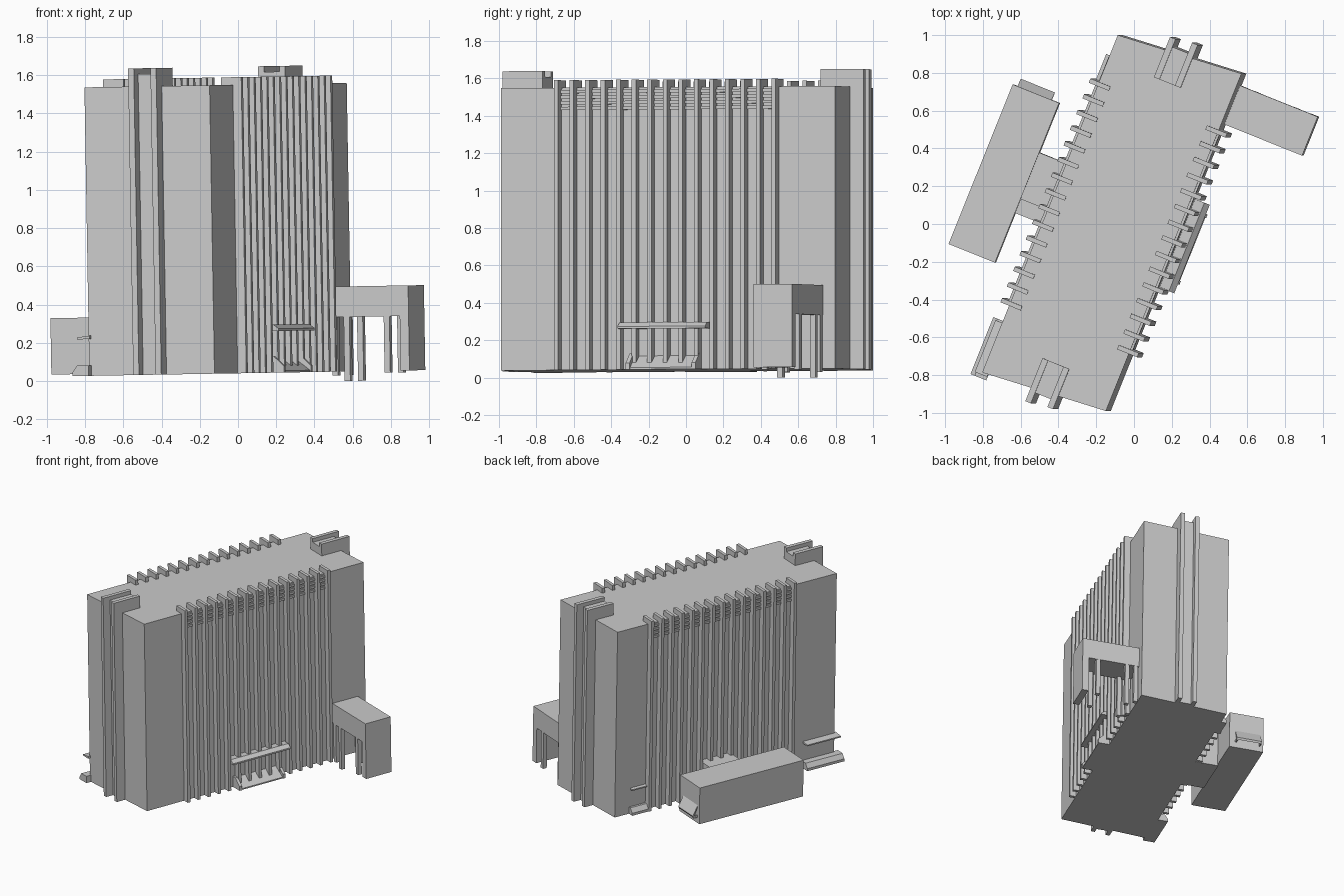
import bpy, bmesh, math
from mathutils import Matrix, Vector

if "Cube" in bpy.data.objects:
    bpy.data.objects.remove(bpy.data.objects["Cube"])

# Building frame: local x across the slab, local y along it, slight lean
FRAME = (Matrix.Rotation(-0.017, 4, 'Y') @ Matrix.Translation((-0.091, 0.005, 0))
         @ Matrix.Rotation(math.radians(-21.9), 4, 'Z'))


def finish(name, bm):
    bmesh.ops.recalc_face_normals(bm, faces=bm.faces)
    me = bpy.data.meshes.new(name)
    bm.to_mesh(me)
    bm.free()
    ob = bpy.data.objects.new(name, me)
    bpy.context.collection.objects.link(ob)
    ob.matrix_world = FRAME
    return ob


def boxes(name, specs):
    """One object made of boxes (x0, x1, y0, y1, z0, z1)."""
    bm = bmesh.new()
    for x0, x1, y0, y1, z0, z1 in specs:
        m = (Matrix.Translation(((x0 + x1) / 2, (y0 + y1) / 2, (z0 + z1) / 2))
             @ Matrix.Diagonal((abs(x1 - x0), abs(y1 - y0), z1 - z0, 1)))
        bmesh.ops.create_cube(bm, size=1, matrix=m)
    return finish(name, bm)


def prism(name, profile, lo, hi, axis):
    """Extrude a profile along z (x,y points), y (x,z points) or x (y,z points)."""
    put = {'z': lambda p, q, t: (p, q, t),
           'y': lambda p, q, t: (p, t, q),
           'x': lambda p, q, t: (t, p, q)}[axis]
    bm = bmesh.new()
    face = bm.faces.new([bm.verts.new(put(p, q, lo)) for p, q in profile])
    ext = bmesh.ops.extrude_face_region(bm, geom=[face])
    shift = Vector(put(0, 0, hi - lo))
    bmesh.ops.translate(bm, vec=shift,
                        verts=[v for v in ext['geom'] if isinstance(v, bmesh.types.BMVert)])
    return finish(name, bm)


# Main slab with skewed ends
prism("tower", [(-.342, -.99), (.342, -.935), (.342, .99), (-.342, .935)], .04, 1.55, 'z')

# Vertical ribs and top louvres on both long sides
RIBS, FIRST, STEP = 15, -.597, .0895
for side, label in ((1, "right"), (-1, "left")):
    ys = [FIRST + i * STEP for i in range(RIBS)]
    boxes(label + "_ribs",
          [(side * .275, side * .39, y - .012, y + .012, .04, 1.59) for y in ys])
    boxes(label + "_louvres",
          [(side * .335, side * .354, y + .012, y + STEP - .012, z, z + .018)
           for y in ys[:-1] for z in (1.43, 1.46, 1.49, 1.52)])

# Stair shafts at each end: twin fins with a lower core between them
for s, label in ((-1, "front"), (1, "back")):
    boxes(label + "_shaft_fins",
          [(s * -.08, s * -.048, s * .80, s * 1.03, .04, 1.645),
           (s * .04, s * .072, s * .80, s * 1.045, .04, 1.645)])
    boxes(label + "_shaft_core", [(s * -.05, s * .045, s * .80, s * .985, .04, 1.615)])

# Right wing: raised bridge, end wall and legs
boxes("wing_bridge", [(.30, .785, .70, .922, .325, .485)])
boxes("wing_end_wall", [(.735, .785, .70, .922, .04, .33)])
boxes("wing_legs",
      [(x - .016, x + .016, y - .016, y + .016, z, .33)
       for x, z in ((.365, .02), (.434, -.01), (.66, .03)) for y in (.717, .905)])

# Main entrance on the right: canopy, sloped steps and cheek walls
prism("entrance_canopy", [(.34, .258), (.425, .258), (.425, .27), (.395, .292), (.34, .292)],
      -.23, .275, 'y')
prism("entrance_steps", [(.34, .04), (.425, .04), (.425, .05), (.34, .115)], -.16, .20, 'y')
for y in (-.18, .20):
    prism("entrance_cheek", [(.34, .04), (.43, .04), (.43, .075), (.375, .125), (.34, .125)],
          y, y + .022, 'y')

# Low block on the left with its link to the tower
boxes("low_block", [(-.78, -.515, -.433, .478, .05, .345)])
boxes("link", [(-.52, -.335, -.07, .195, .04, .32), (-.52, -.335, -.15, -.07, .04, .26)])
prism("low_block_awning", [(.475, .20), (.475, .185), (.512, .10), (.52, .115)],
      -.755, -.56, 'x')
boxes("awning_posts", [(x, x + .01, .475, .515, .095, .112) for x in (-.755, -.57)])

# Two side doors on the left: thin canopy over tapered steps
for label, y0, y1, out in (("front", -1.03, -.705, -.42), ("back", .65, .81, -.385)):
    prism(label + "_door_steps",
          [(-.33, .04), (out, .04), (out, .06), (out + .025, .095), (-.33, .095)], y0, y1, 'y')
    prism(label + "_door_canopy",
          [(-.33, .232), (out + .02, .232), (out + .02, .242), (-.33, .25)],
          y0 + .02, y1 - .01, 'y')
